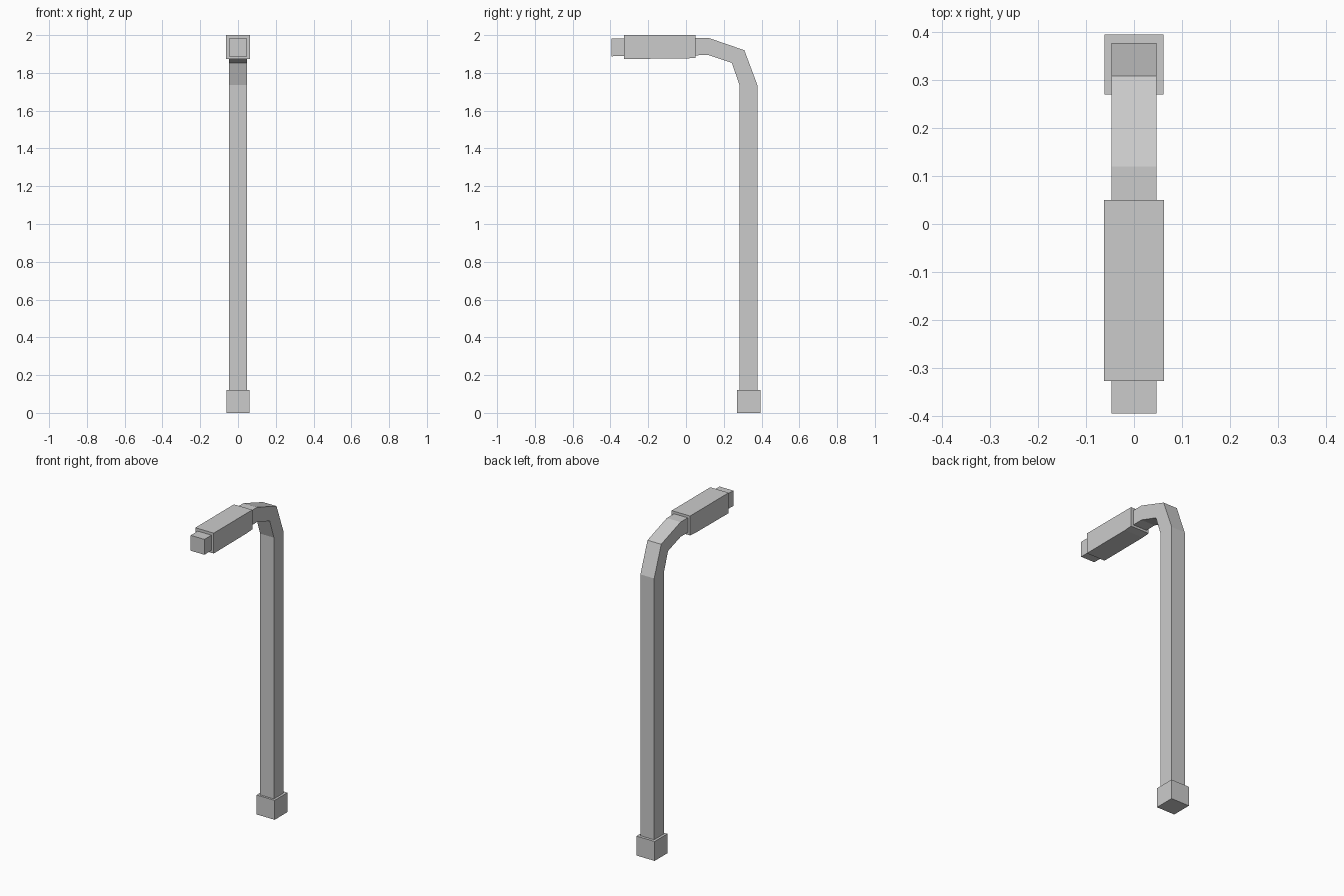
import bpy, bmesh

if "Cube" in bpy.data.objects:
    bpy.data.objects.remove(bpy.data.objects["Cube"])


def extrude_profile(name, pts, half_width):
    # Extrude a (y, z) side profile symmetrically across x
    bm = bmesh.new()
    face = bm.faces.new([bm.verts.new((-half_width, y, z)) for y, z in pts])
    out = bmesh.ops.extrude_face_region(bm, geom=[face])
    moved = [v for v in out["geom"] if isinstance(v, bmesh.types.BMVert)]
    bmesh.ops.translate(bm, verts=moved, vec=(2 * half_width, 0, 0))
    bmesh.ops.recalc_face_normals(bm, faces=bm.faces)
    mesh = bpy.data.meshes.new(name)
    bm.to_mesh(mesh)
    bm.free()
    obj = bpy.data.objects.new(name, mesh)
    bpy.context.collection.objects.link(obj)
    return obj


# Square foot
extrude_profile("foot", [(0.27, 0), (0.395, 0), (0.395, 0.12), (0.27, 0.12)], 0.062)

# Pole that bends forward and runs through the head to its tip
outer = [(0.378, 0.11), (0.378, 1.735), (0.309, 1.92), (0.12, 1.985), (-0.395, 1.983)]
inner = [(0.283, 0.11), (0.283, 1.735), (0.243, 1.853), (0.12, 1.894), (-0.395, 1.888)]
extrude_profile("bent_pole", outer + inner[::-1], 0.047)

# Lamp head sleeve, slightly shallower at its rear
head = [(-0.327, 2.0), (0.05, 2.0), (0.05, 1.88), (0.0, 1.876), (-0.327, 1.874)]
extrude_profile("lamp_head", head, 0.063)
